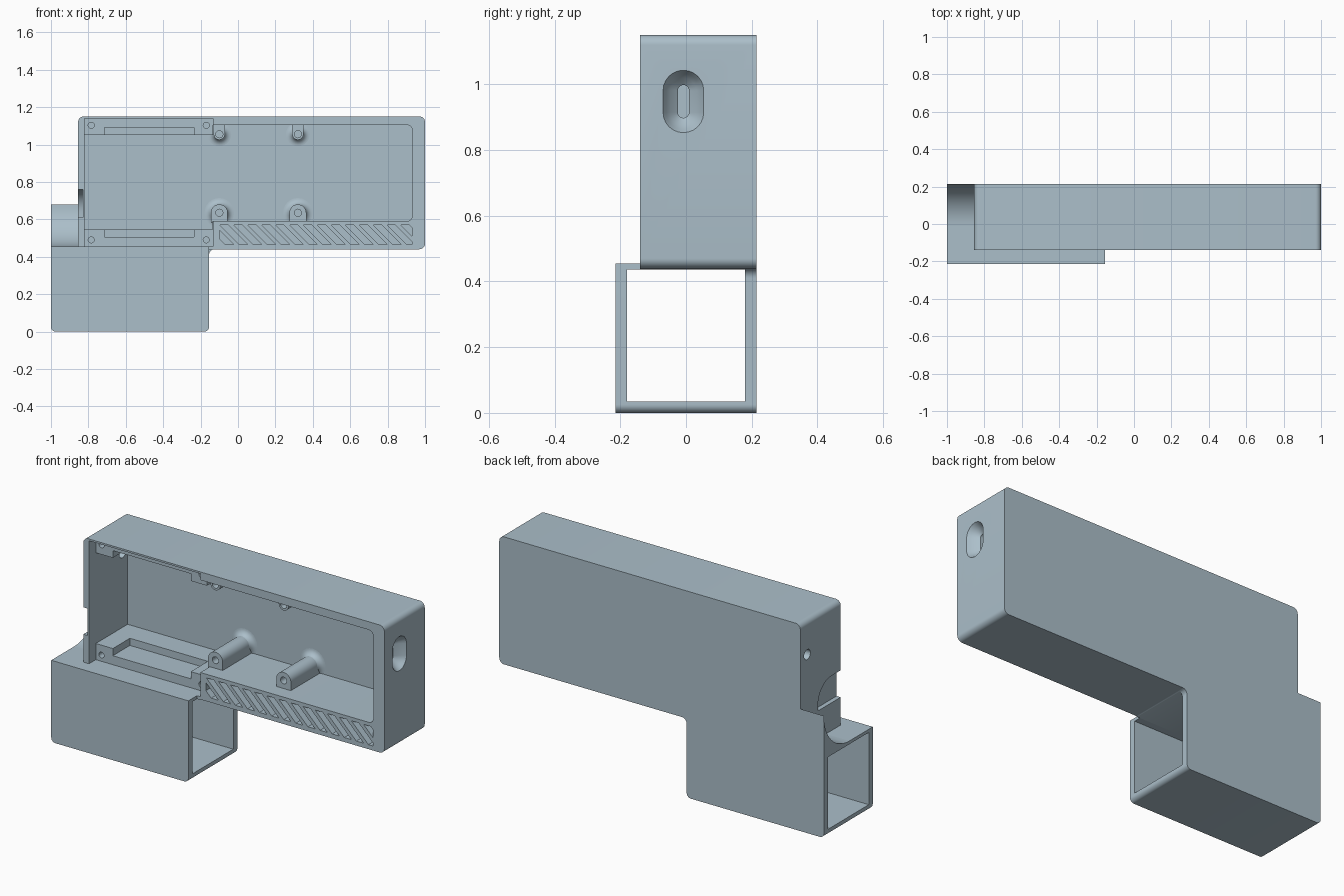
import bpy, bmesh, math
from mathutils import Vector

if "Cube" in bpy.data.objects:
    bpy.data.objects.remove(bpy.data.objects["Cube"])

mat = bpy.data.materials.new("blue_grey_plastic")
COLOR = (0.41, 0.52, 0.59, 1)
mat.diffuse_color = COLOR
mat.use_nodes = True
mat.node_tree.nodes["Principled BSDF"].inputs["Base Color"].default_value = COLOR


def outline(corners, steps=8):
    """Closed outline; a corner given as (u, v, r) is rounded (right angles only)."""
    pts = []
    for i, c in enumerate(corners):
        p = Vector(c[:2])
        r = c[2] if len(c) > 2 else 0
        if not r:
            pts.append(p)
            continue
        d1 = (Vector(corners[i - 1][:2]) - p).normalized()
        d2 = (Vector(corners[(i + 1) % len(corners)][:2]) - p).normalized()
        mid = p + r * (d1 + d2)
        for k in range(steps + 1):
            t = math.pi / 2 * k / steps
            pts.append(mid - r * (d2 * math.cos(t) + d1 * math.sin(t)))
    return pts


def rect(u0, u1, v0, v1, r=0):
    return outline([(u0, v0, r), (u1, v0, r), (u1, v1, r), (u0, v1, r)])


def stadium(u, v, half_w, half_h, steps=12):
    """Upright slot outline; a circle when both half sizes match."""
    pts = []
    for side in (1, -1):
        for k in range(steps + 1):
            a = math.pi * k / steps + (0 if side > 0 else math.pi)
            pts.append(Vector((u + half_w * math.cos(a),
                               v + side * (half_h - half_w) + half_w * math.sin(a))))
    return pts


def loft(name, axis, sections):
    """Skin matching outlines placed at positions along x or y."""
    bm = bmesh.new()
    rings = []
    for t, pts in sections:
        rings.append([bm.verts.new((t, u, v) if axis == "x" else (u, t, v)) for u, v in pts])
    for a, b in zip(rings, rings[1:]):
        for i in range(len(a)):
            j = (i + 1) % len(a)
            bm.faces.new((a[i], a[j], b[j], b[i]))
    bm.faces.new(rings[0])
    bm.faces.new(rings[-1])
    bmesh.ops.remove_doubles(bm, verts=bm.verts, dist=1e-5)
    bmesh.ops.recalc_face_normals(bm, faces=bm.faces)
    me = bpy.data.meshes.new(name)
    bm.to_mesh(me)
    bm.free()
    me.materials.append(mat)
    ob = bpy.data.objects.new(name, me)
    bpy.context.collection.objects.link(ob)
    return ob


def prism(name, axis, a, b, pts):
    return loft(name, axis, [(a, pts), (b, pts)])


def cut(target, cutters):
    """Subtract each cutter and discard it."""
    bpy.context.view_layer.objects.active = target
    for c in cutters:
        c.hide_render = True
        m = target.modifiers.new("cut", "BOOLEAN")
        m.operation, m.solver, m.object = "DIFFERENCE", "EXACT", c
        bpy.ops.object.modifier_apply(modifier=m.name)
        bpy.data.objects.remove(c)


FRONT, BACK, INNER_BACK, RAIL = -0.14, 0.215, 0.20, -0.08
LEDGE = 0.455
parts = []

# Housing with the rear half of the mounting sleeve
housing = prism("housing", "y", FRONT, BACK, outline([
    (-1, 0, .025), (-.155, 0, .025), (-.155, .44, .03), (1, .44, .03),
    (1, 1.15, .03), (-.855, 1.15, .03), (-.855, LEDGE), (-1, LEDGE)]))
parts.append(housing)

# Front half of the sleeve
sleeve = prism("sleeve_front", "y", -.215, FRONT, outline([
    (-1, 0, .025), (-.155, 0, .025), (-.155, LEDGE), (-1, LEDGE)]))
parts.append(sleeve)

# Curved fin rising at the back of the sleeve end
parts.append(prism("rear_fin", "x", -1, -.855, outline(
    [(-.01, LEDGE), (BACK, LEDGE), (BACK, .68)])
    + [Vector((-.01 + .225 * math.cos(a), .68 - .225 * math.sin(a)))
       for a in (math.pi / 2 * k / 16 for k in range(1, 16))]))


def tunnel():
    return prism("tunnel_cutter", "x", -1.2, 0, rect(-.18, .18, .035, .437))


cut(sleeve, [tunnel()])
cutters = [tunnel()]

# Main cavity and the shallow panel recess in front of it
cutters.append(prism("cavity_cutter", "y", -.3, INNER_BACK, outline([
    (-.82, .545), (-.135, .545), (-.135, .59), (.932, .59, .03),
    (.932, 1.105, .03), (-.135, 1.105), (-.135, 1.05), (-.82, 1.05)])))
cutters.append(prism("panel_cutter", "y", -.3, RAIL, rect(-.82, -.134, LEDGE, 1.14)))

# Notches in both rails
for z0, z1 in ((.505, .6), (1.0, 1.09)):
    cutters.append(prism("notch_cutter", "y", -.2, .07, rect(-.715, -.235, z0, z1)))

# Panel screw holes
for x in (-.785, -.17):
    for z in (.49, 1.103):
        cutters.append(prism("screw_cutter", "y", -.2, .02, stadium(x, z, .016, .016)))


def clip(pts, limit, sign):
    """Keep the part of an outline on one side of a vertical line."""
    out = []
    for i, p in enumerate(pts):
        q = pts[(i + 1) % len(pts)]
        keep_p, keep_q = sign * (p.x - limit) >= 0, sign * (q.x - limit) >= 0
        if keep_p:
            out.append(p)
        if keep_p != keep_q:
            out.append(p.lerp(q, (limit - p.x) / (q.x - p.x)))
    return out


# Slanted grille slots under the cavity
for i in range(15):
    x = -.172 + i * .0745
    slot = outline([(x + .105, .465), (x + .15, .465), (x + .045, .57), (x, .57)])
    slot = clip(clip(slot, -.1, 1), .93, -1)
    if len(slot) > 2:
        cutters.append(prism("grille_cutter", "y", -.2, FRONT + .05, slot))

# Flared slot through the right-hand end wall
flare = [(1.01, 1.08), (1, 1), (.985, .78), (.968, .5), (.95, 0)]
cutters.append(loft("end_slot_cutter", "x", [
    (x, stadium(-.008, .948, .017 + .045 * f, .05 + .045 * f)) for x, f in flare]
    + [(.9, stadium(-.008, .948, .017, .05))]))

# Cable hole and thumb pocket in the opposite wall
cutters.append(prism("cable_cutter", "x", -.95, -.75, stadium(.155, .96, .028, .028)))
cutters.append(prism("pocket_cutter", "x", -.95, -.83, outline([
    (-.3, .61), (.06, .61), (.06, .76, .12), (-.3, .76)])))
cut(housing, cutters)

# Board posts merging into the cavity floor and ceiling, with flared roots
for x, side in ((-.1, "first"), (.32, "second")):
    for z, r, wall, level in ((.635, .045, .58, "lower"), (1.055, .03, 1.115, "upper")):
        s = 1 if wall < z else -1
        arch = [Vector((x + r * math.cos(a), z + s * r * math.sin(a)))
                for a in (math.pi * k / 16 for k in range(17))]
        arch += [Vector((x - r, wall)), Vector((x + r, wall))]
        post = prism(f"{side}_{level}_post", "y", -.056, INNER_BACK + .006, arch)
        cut(post, [prism("bore_cutter", "y", -.1, .08, stadium(x, z, .019, .019))])
        root = []
        for k in range(9):
            a = math.pi / 2 * k / 8
            w = r - .002 + .036 * (1 - math.cos(a))
            root.append((INNER_BACK - .036 + .036 * math.sin(a), stadium(x, z, w, w)))
        parts += [post, loft(f"{side}_{level}_post_root", "y", root)]

# Smooth the rounded surfaces, keep edges crisp
bpy.ops.object.select_all(action="DESELECT")
for ob in parts:
    ob.select_set(True)
bpy.context.view_layer.objects.active = housing
bpy.ops.object.shade_smooth_by_angle(angle=math.radians(30))
